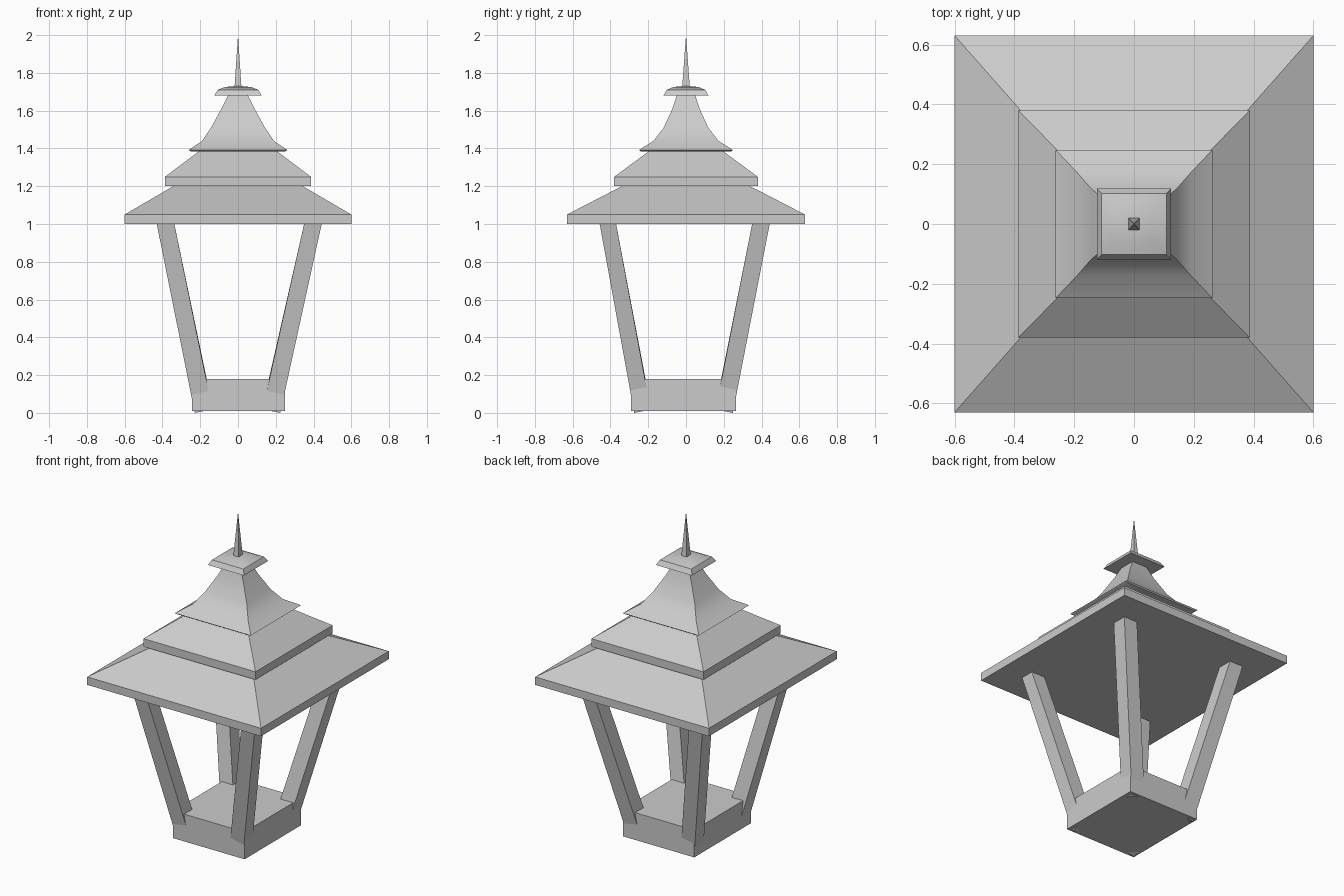
import bpy
import math

if "Cube" in bpy.data.objects:
    bpy.data.objects.remove(bpy.data.objects["Cube"])


def make_mesh(name, verts, faces, smooth=False):
    mesh = bpy.data.meshes.new(name)
    mesh.from_pydata(verts, [], faces)
    mesh.update()
    obj = bpy.data.objects.new(name, mesh)
    bpy.context.collection.objects.link(obj)
    if smooth:
        bpy.ops.object.select_all(action='DESELECT')
        obj.select_set(True)
        bpy.context.view_layer.objects.active = obj
        bpy.ops.object.shade_smooth_by_angle(angle=math.radians(35))
    return obj


def loft(name, rings, smooth=False):
    """Join four-cornered rings, bottom to top, and cap both ends."""
    verts = [v for ring in rings for v in ring]
    faces = [(3, 2, 1, 0)]
    for r in range(len(rings) - 1):
        for i in range(4):
            a, b = r * 4 + i, r * 4 + (i + 1) % 4
            faces.append((a, b, b + 4, a + 4))
    n = len(verts)
    faces.append((n - 4, n - 3, n - 2, n - 1))
    return make_mesh(name, verts, faces, smooth)


def rect(x0, x1, y0, y1, z):
    return [(x0, y0, z), (x1, y0, z), (x1, y1, z), (x0, y1, z)]


def tier(name, profile, smooth=False):
    """Centred rectangular stack from (half x, half y, z) rows."""
    return loft(name, [rect(-x, x, -y, y, z) for x, y, z in profile], smooth)


# Base block
loft("base", [rect(-0.243, 0.25, -0.292, 0.266, z) for z in (0.01, 0.18)])

# Slanted corner posts: spans (min, max) at z = 0.18 and at z = 1
x_spans = {"left": ((-0.265, -0.172), (-0.43, -0.337)),
           "right": ((0.17, 0.263), (0.35, 0.443))}
y_spans = {"front": ((-0.307, -0.22), (-0.457, -0.37)),
           "back": ((0.192, 0.283), (0.35, 0.443))}


def extend(span, z):
    t = (z - 0.18) / 0.82
    return [a + (b - a) * t for a, b in zip(*span)]


for x_name, xs in x_spans.items():
    for y_name, ys in y_spans.items():
        foot = rect(*extend(xs, 0), *extend(ys, 0), 0)
        top = rect(*extend(xs, 1.005), *extend(ys, 1.005), 1.005)
        # Foot end is cut square to the post, so its outer corner is lowest
        reach = max(abs(x) + abs(y) for x, y, _ in foot)
        foot = [(x, y, 0.2 * (reach - abs(x) - abs(y))) for x, y, _ in foot]
        loft(f"{y_name}_{x_name}_post", [foot, top])

# Roof tiers
tier("lower_roof", [(0.6, 0.63, 1.0), (0.6, 0.63, 1.05), (0.335, 0.33, 1.205)])
tier("middle_roof", [(0.387, 0.38, 1.2), (0.387, 0.38, 1.25), (0.2, 0.19, 1.39)])
tier("upper_roof", [(0.25, 0.24, 1.385), (0.262, 0.248, 1.392),
                    (0.19, 0.172, 1.44), (0.143, 0.118, 1.51),
                    (0.088, 0.072, 1.61), (0.05, 0.048, 1.685)], True)

# Cap and spire
tier("cap", [(0.124, 0.119, 1.68), (0.122, 0.116, 1.685), (0.108, 0.102, 1.71),
             (0.07, 0.067, 1.725), (0.02, 0.02, 1.73)], True)
make_mesh("spire", rect(-0.018, 0.018, -0.02, 0.02, 1.727) + [(0, 0, 2.0)],
          [(3, 2, 1, 0), (0, 1, 4), (1, 2, 4), (2, 3, 4), (3, 0, 4)])
